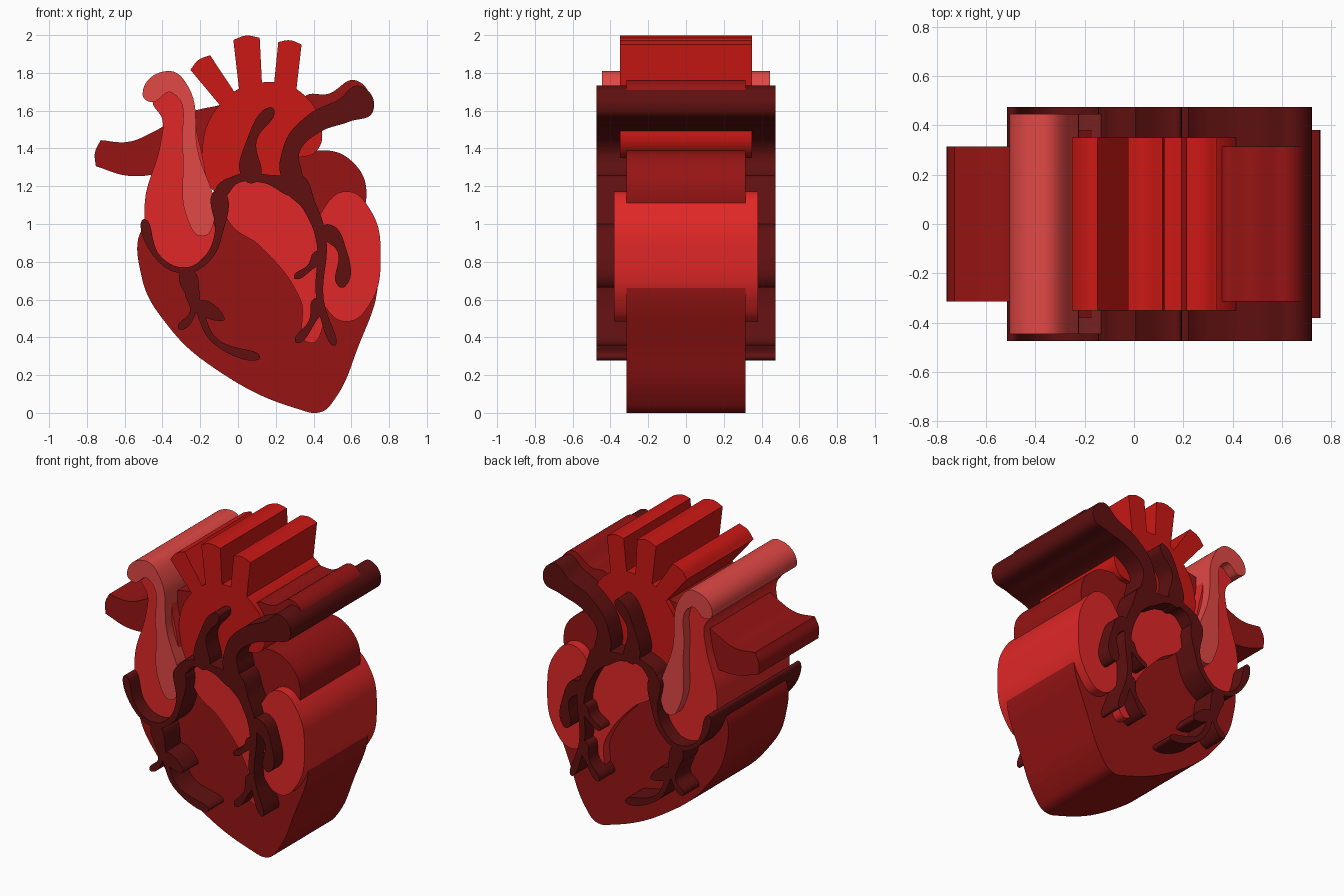
import bpy, bmesh
from math import cos, sin, tau
from mathutils import Vector

if "Cube" in bpy.data.objects:
    bpy.data.objects.remove(bpy.data.objects["Cube"])


def material(name, rgb):
    m = bpy.data.materials.new(name)
    m.diffuse_color = (*rgb, 1)
    m.use_nodes = True
    m.node_tree.nodes["Principled BSDF"].inputs["Base Color"].default_value = m.diffuse_color
    return m


DARK = material("dark_red", (0.31, 0.007, 0.007))
RED = material("red", (0.6, 0.009, 0.007))
BRIGHT = material("bright_red", (0.75, 0.02, 0.02))
PINK = material("pale_red", (0.75, 0.065, 0.06))
VEIN = material("maroon", (0.115, 0.005, 0.005))


def slab(points, half_depth):
    """Smooth closed x,z profile extruded along y; a third value marks a corner."""
    cu = bpy.data.curves.new("profile", 'CURVE')
    cu.dimensions, cu.fill_mode = '2D', 'BOTH'
    cu.extrude, cu.resolution_u = half_depth, 10
    sp = cu.splines.new('BEZIER')
    sp.bezier_points.add(len(points) - 1)
    sp.use_cyclic_u = True
    for bp, p in zip(sp.bezier_points, points):
        bp.co = (p[0], p[1], 0)
        kind = 'VECTOR' if len(p) > 2 else 'AUTO'
        bp.handle_left_type = bp.handle_right_type = kind
    ob = bpy.data.objects.new("profile", cu)
    bpy.context.collection.objects.link(ob)
    dg = bpy.context.evaluated_depsgraph_get()
    me = bpy.data.meshes.new_from_object(ob.evaluated_get(dg))
    bpy.data.objects.remove(ob)
    for v in me.vertices:
        v.co = (v.co.x, -v.co.z, v.co.y)
    return me


def ellipse(x, z, rx, rz):
    return [(x + rx * cos(i * tau / 8), z + rz * sin(i * tau / 8)) for i in range(8)]


def vessel(w0, w1, *path, cut=False):
    """Outline of a tube tapering from half width w0 to w1; cut gives a squared end."""
    pts = [Vector(p) for p in path]
    last = len(pts) - 1
    left, right = [], []
    for i, p in enumerate(pts):
        d = (pts[min(i + 1, last)] - pts[max(i - 1, 0)]).normalized()
        w = w0 + (w1 - w0) * i / last
        n = Vector((-d.y, d.x)) * w
        mark = (1,) if cut and i in (0, last) else ()
        left.append((*(p + n), *mark))
        right.append((*(p - n), *mark))
    tip = [tuple(pts[-1] + d * w * 0.25)] if cut else []
    return left + tip + right[::-1]


def part(name, half_depth, mat, *profiles):
    bm = bmesh.new()
    for prof in profiles:
        me = slab(prof, half_depth)
        one = bmesh.new()
        one.from_mesh(me)
        bmesh.ops.remove_doubles(one, verts=one.verts, dist=0.0002)
        bmesh.ops.recalc_face_normals(one, faces=one.faces)
        one.to_mesh(me)
        one.free()
        bm.from_mesh(me)
        bpy.data.meshes.remove(me)
    mesh = bpy.data.meshes.new(name)
    bm.to_mesh(mesh)
    bm.free()
    mesh.materials.append(mat)
    ob = bpy.data.objects.new(name, mesh)
    bpy.context.collection.objects.link(ob)
    bpy.ops.object.select_all(action='DESELECT')
    ob.select_set(True)
    bpy.context.view_layer.objects.active = ob
    bpy.ops.object.shade_smooth_by_angle(angle=0.6)


# main muscle body
part("ventricle_body", 0.315, DARK, [
    (-0.49, 1.0), (-0.51, 0.72), (-0.37, 0.46), (-0.13, 0.24), (0.32, 0.02), (0.44, 0.005),
    (0.51, 0.07), (0.625, 0.32), (0.74, 0.74), (0.6, 1.1), (0.05, 1.22), (-0.25, 1.08)])

# chamber and lung vessels behind the arch
part("rear_chamber", 0.315, DARK, ellipse(0.45, 1.16, 0.23, 0.23))
part("left_lung_vessel", 0.315, DARK, vessel(
    0.15, 0.07, (-0.08, 1.48), (-0.24, 1.46), (-0.42, 1.38), (-0.58, 1.345), (-0.74, 1.375),
    cut=True))
part("right_lung_vessel", 0.315, DARK, vessel(
    0.07, 0.075, (0.36, 1.6), (0.5, 1.62), (0.66, 1.69)))

# arch with three branches
part("aorta_arch", 0.35, RED, [
    (-0.12, 1.17), (-0.19, 1.38), (-0.08, 1.65), (0.13, 1.75), (0.33, 1.7),
    (0.445, 1.49), (0.41, 1.38), (0.3, 1.34), (0.2, 1.2)],
    vessel(0.05, 0.065, (-0.04, 1.64), (-0.2, 1.855), cut=True),
    vessel(0.06, 0.07, (0.07, 1.68), (0.045, 1.98), cut=True),
    vessel(0.06, 0.062, (0.245, 1.68), (0.275, 1.957), cut=True))

# bright lobes
part("front_lobe", 0.38, BRIGHT, [
    (-0.08, 1.14), (0.03, 1.235), (0.27, 1.16), (0.43, 0.95), (0.43, 0.7),
    (0.45, 0.46), (0.38, 0.37), (0.33, 0.6), (0.12, 0.88), (-0.04, 1.0)])
part("side_lobe", 0.38, BRIGHT, ellipse(0.575, 0.828, 0.18, 0.345))
part("right_atrium", 0.38, BRIGHT, [
    (-0.45, 1.66), (-0.4, 1.55), (-0.41, 1.43), (-0.495, 1.08), (-0.44, 0.85),
    (-0.29, 0.76), (-0.13, 0.88), (-0.15, 1.1), (-0.21, 1.45), (-0.32, 1.75)])

# pale vein folding over the atrium
part("upper_vein", 0.445, PINK, [
    (-0.505, 1.69), (-0.37, 1.81), (-0.265, 1.73), (-0.215, 1.4), (-0.13, 1.0),
    (-0.19, 0.935), (-0.265, 1.02), (-0.295, 1.4), (-0.35, 1.695), (-0.46, 1.645)])

# right surface vessels: upper tube, trunk and its forks
part("right_surface_vessels", 0.475, VEIN,
     vessel(0.075, 0.035, (0.68, 1.665), (0.56, 1.6), (0.4, 1.53), (0.285, 1.4), (0.29, 1.22)),
     vessel(0.045, 0.01, (0.28, 1.24), (0.38, 1.09), (0.44, 0.92), (0.435, 0.6), (0.51, 0.36)),
     vessel(0.024, 0.01, (0.43, 0.6), (0.39, 0.48), (0.31, 0.375)),
     vessel(0.026, 0.008, (0.435, 0.84), (0.38, 0.77), (0.3, 0.715)),
     vessel(0.03, 0.018, (0.455, 0.98), (0.55, 0.86), (0.55, 0.67)))

# left surface vessels: crown, ring below the atrium, arch branch and forks
part("left_surface_vessels", 0.475, VEIN,
     vessel(0.025, 0.02, (0.32, 1.18), (0.14, 1.24), (0.0, 1.24), (-0.11, 1.15)),
     vessel(0.022, 0.012, (-0.1, 1.18), (-0.105, 0.94), (-0.17, 0.81), (-0.28, 0.755),
            (-0.42, 0.82), (-0.5, 1.02)),
     vessel(0.035, 0.015, (0.07, 1.23), (0.075, 1.45), (0.18, 1.61)),
     vessel(0.025, 0.012, (-0.28, 0.76), (-0.21, 0.56), (-0.12, 0.38), (0.11, 0.292)),
     vessel(0.022, 0.01, (-0.25, 0.66), (-0.24, 0.53), (-0.31, 0.445)),
     vessel(0.02, 0.008, (-0.215, 0.58), (-0.075, 0.495)))
